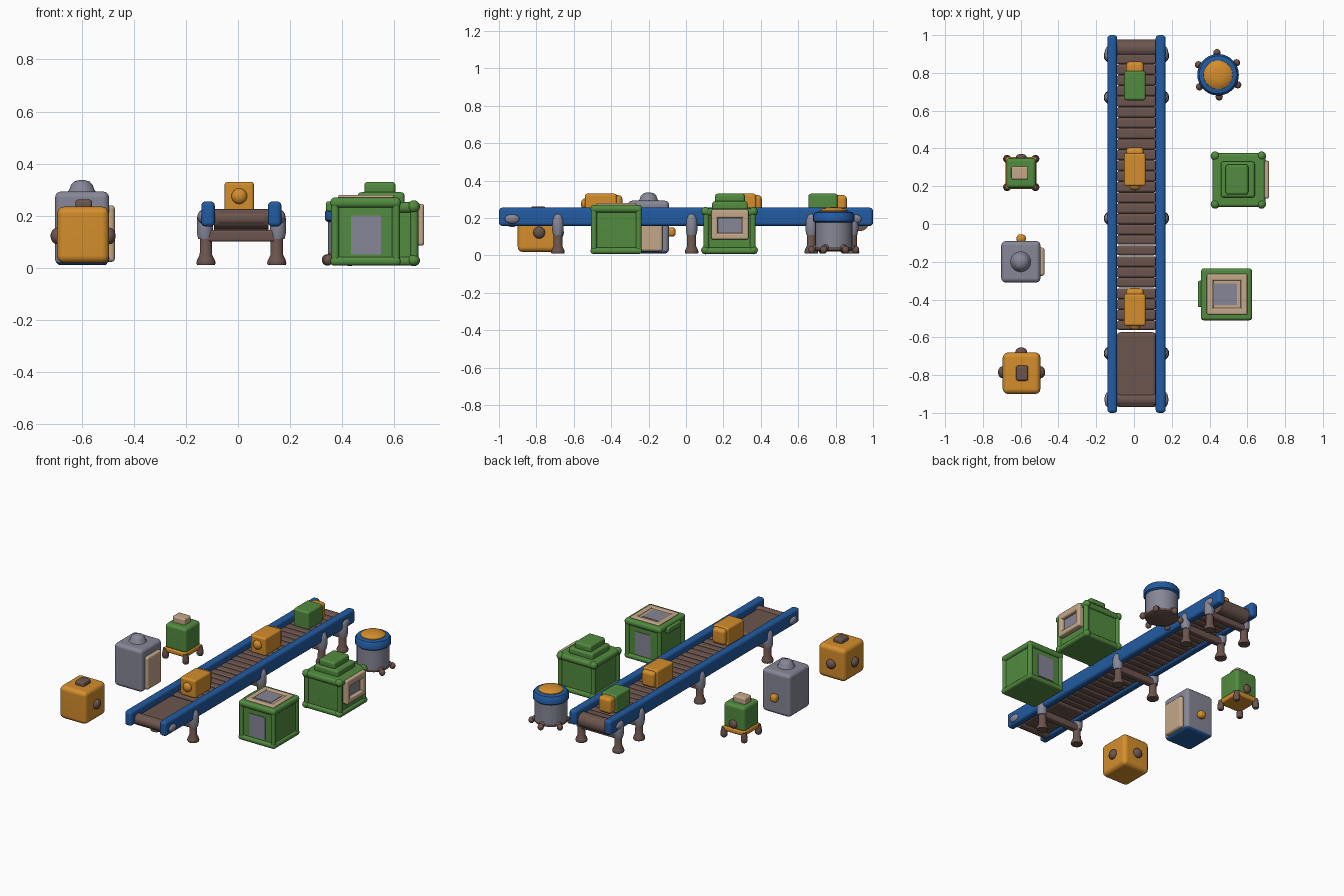
import bpy, bmesh, math
from mathutils import Matrix, Vector

if "Cube" in bpy.data.objects:
    bpy.data.objects.remove(bpy.data.objects["Cube"])


def material(name, rgb):
    m = bpy.data.materials.new(name)
    m.diffuse_color = (*rgb, 1)
    m.use_nodes = True
    m.node_tree.nodes["Principled BSDF"].inputs["Base Color"].default_value = m.diffuse_color
    return m


ORANGE = material("orange", (0.66, 0.27, 0.025))
BLUE = material("blue", (0.016, 0.105, 0.36))
GREEN = material("green", (0.085, 0.26, 0.05))
GREY = material("grey", (0.24, 0.24, 0.31))
BROWN = material("brown", (0.15, 0.09, 0.075))
TAN = material("tan", (0.55, 0.39, 0.25))


def finish(name, bm, mats):
    me = bpy.data.meshes.new(name)
    bmesh.ops.recalc_face_normals(bm, faces=bm.faces)
    for f in bm.faces:
        f.smooth = True
    bm.to_mesh(me)
    bm.free()
    o = bpy.data.objects.new(name, me)
    bpy.context.collection.objects.link(o)
    for m in mats:
        me.materials.append(m)
    bpy.ops.object.select_all(action='DESELECT')
    o.select_set(True)
    bpy.context.view_layer.objects.active = o
    bpy.ops.object.shade_smooth_by_angle(angle=math.radians(40))
    return o


def box(name, x, y, z, mat, r=0.015, bottom=None):
    """Rounded box from (min, max) ranges; bottom = material of the underside."""
    bm = bmesh.new()
    size = Vector((x[1] - x[0], y[1] - y[0], z[1] - z[0]))
    mid = Vector((sum(x) / 2, sum(y) / 2, sum(z) / 2))
    bmesh.ops.create_cube(bm, size=1, matrix=Matrix.Translation(mid) @ Matrix.Diagonal((*size, 1)))
    if r:
        bmesh.ops.bevel(bm, geom=bm.edges[:], offset=min(r, min(size) * 0.45),
                        segments=3, profile=0.5, affect='EDGES')
    bm.normal_update()
    if bottom:
        for f in bm.faces:
            f.material_index = int(f.normal.z < -0.5)
    o = finish(name, bm, [mat] + ([bottom] if bottom else []))
    if r:
        o.modifiers.new("flat_sides", 'WEIGHTED_NORMAL')
    return o


def lathe(name, profile, loc, mat, axis='Z', n=28):
    """Spin (radius, height) points about an axis through loc."""
    bm = bmesh.new()
    rings = [[bm.verts.new((r * math.cos(2 * math.pi * i / n), r * math.sin(2 * math.pi * i / n), h))
              for i in range(n)] for r, h in profile]
    for a, b in zip(rings, rings[1:]):
        for i in range(n):
            bm.faces.new((a[i], a[(i + 1) % n], b[(i + 1) % n], b[i]))
    bm.faces.new(rings[0])
    bm.faces.new(rings[-1])
    rot = {'Z': Matrix(), 'X': Matrix.Rotation(math.pi / 2, 4, 'Y'),
           'Y': Matrix.Rotation(-math.pi / 2, 4, 'X')}[axis]
    bmesh.ops.transform(bm, matrix=Matrix.Translation(loc) @ rot, verts=bm.verts)
    return finish(name, bm, [mat])


def knob(name, loc, size, mat):
    bm = bmesh.new()
    bmesh.ops.create_uvsphere(bm, u_segments=20, v_segments=12, radius=1,
                              matrix=Matrix.Translation(loc) @ Matrix.Diagonal((*size, 1)))
    return finish(name, bm, [mat])


# ---- conveyor: rails, belt, end rollers ----
CX = 0.013
for side, s in (("left", -1), ("right", 1)):
    x = CX + s * 0.128
    box(side + "_rail", (x - 0.026, x + 0.026), (-1, 1), (0.158, 0.255), BLUE, 0.017)
    for y in (-0.93, 0.9):
        knob(side + "_roller_hub", (x + s * 0.023, y, 0.195), (0.018, 0.04, 0.025), GREY)
    # legs with grey brackets and flared feet
    for y in (-0.685, 0.03, 0.67, 0.89):
        lx = x + s * 0.008
        lathe(side + "_leg", [(0.034, 0.01), (0.037, 0.018), (0.034, 0.03), (0.024, 0.05),
                              (0.023, 0.16)], (lx, y, 0), BROWN)
        lathe(side + "_leg_bracket", [(0.026, 0.11), (0.031, 0.135), (0.031, 0.19), (0.022, 0.215),
                                      (0.01, 0.225)], (lx + s * 0.004, y, 0), GREY)
for y in (-0.685, 0.03, 0.67, 0.89):
    box("leg_crossbeam", (-0.13, 0.155), (y - 0.022, y + 0.022), (0.1, 0.145), BROWN, 0.01)
bx = (-0.092, 0.118)
box("front_belt", bx, (-0.97, -0.573), (0.165, 0.215), BROWN, 0.02)
lathe("front_roller", [(0.037, -0.105), (0.037, 0.105)], (CX, -0.93, 0.188), BROWN, 'X')
lathe("back_roller", [(0.048, -0.105), (0.048, 0.105)], (CX, 0.93, 0.178), BROWN, 'X')
for i in range(27):
    y = -0.538 + i * 0.0565
    gap = 0.005 if i in (0, 4, 7, 8) else -0.0005
    box("belt_slat", bx, (y - 0.028 + gap, y + 0.028), (0.165, 0.215), BROWN, 0.013)

# ---- parcels on the belt ----
for y0, y1, body, cap in ((-0.54, -0.37, ORANGE, ORANGE), (0.2, 0.375, ORANGE, ORANGE),
                          (0.655, 0.81, GREEN, ORANGE)):
    box("parcel", (-0.052, 0.062), (y0, y1), (0.21, 0.33), body, 0.013)
    box("parcel_cap", (-0.042, 0.052), (y1 - 0.02, y1 + 0.03 + (0.02 if cap != body else 0)),
        (0.22, 0.322), cap, 0.02)
    if cap == body:
        knob("parcel_knob", (0.005, y0, 0.275), (0.03, 0.022, 0.03), body)

# ---- orange cube with brown knobs ----
box("orange_cube", (-0.695, -0.495), (-0.9, -0.68), (0.018, 0.235), ORANGE, 0.028)
box("orange_cube_top", (-0.625, -0.56), (-0.83, -0.75), (0.22, 0.262), BROWN, 0.012)
for loc, size in (((-0.695, -0.785, 0.122), (0.025, 0.032, 0.032)),
                  ((-0.495, -0.785, 0.122), (0.025, 0.032, 0.032)),
                  ((-0.597, -0.68, 0.122), (0.032, 0.027, 0.032))):
    knob("orange_cube_knob", loc, size, BROWN)

# ---- grey cabinet ----
box("grey_cabinet", (-0.703, -0.495), (-0.31, -0.09), (0.01, 0.293), GREY, 0.024, BLUE)
lathe("grey_cabinet_knob", [(0.06, 0.285), (0.048, 0.3), (0.042, 0.318), (0.03, 0.331), (0.01, 0.337)],
      (-0.6, -0.2, 0), GREY)
box("grey_cabinet_panel", (-0.51, -0.473), (-0.275, -0.125), (0.022, 0.24), TAN, 0.014)
box("grey_cabinet_handle", (-0.622, -0.573), (-0.1, -0.055), (0.1, 0.15), ORANGE, 0.018)

# ---- small green unit on four feet ----
box("small_unit_base", (-0.68, -0.515), (0.185, 0.355), (0.05, 0.085), ORANGE, 0.012)
box("small_unit_body", (-0.676, -0.519), (0.19, 0.35), (0.075, 0.24), GREEN, 0.02)
box("small_unit_top", (-0.65, -0.56), (0.235, 0.305), (0.23, 0.28), TAN, 0.01)
knob("small_unit_knob", (-0.597, 0.355, 0.115), (0.028, 0.016, 0.028), BROWN)
for sx in (-1, 1):
    for sy in (-1, 1):
        lathe("small_unit_foot", [(0.015, 0.01), (0.021, 0.02), (0.021, 0.04), (0.014, 0.075)],
              (-0.597 + sx * 0.075, 0.27 + sy * 0.075, 0), BROWN, n=16)


def green_machine(name, x, y, top):
    """Green body with flanges and corner posts."""
    i = 0.014
    box(name + "_body", (x[0] + i, x[1] - i), (y[0] + i, y[1] - i), (0.015, top - 0.005), GREEN, 0.01)
    box(name + "_base", x, y, (0.008, 0.042), GREEN, 0.014)
    box(name + "_rim", x, y, (top - 0.04, top), GREEN, 0.016)
    for px in (x[0] + 0.018, x[1] - 0.018):
        for py in (y[0] + 0.018, y[1] - 0.018):
            lathe(name + "_post", [(0.016, 0.02), (0.016, top - 0.02)], (px, py, 0), GREEN, n=14)


# ---- front green machine with tan top tray and windows ----
green_machine("front_machine", (0.355, 0.625), (-0.51, -0.235), 0.27)
for a, b, c, d in ((0.385, 0.6, -0.48, -0.445), (0.385, 0.6, -0.3, -0.265),
                   (0.385, 0.42, -0.48, -0.265), (0.565, 0.6, -0.48, -0.265)):
    box("tray_frame", (a, b), (c, d), (0.255, 0.28), TAN, 0.008)
box("tray_floor", (0.41, 0.575), (-0.455, -0.29), (0.264, 0.272), TAN, 0)
box("tray_screen", (0.415, 0.545), (-0.43, -0.315), (0.268, 0.275), GREY, 0)
for y in (-0.496, -0.249):
    box("machine_window", (0.435, 0.55), (y - 0.004, y + 0.004), (0.05, 0.2), GREY, 0)
box("machine_side_strip", (0.338, 0.37), (-0.44, -0.3), (0.215, 0.255), GREEN, 0.01)

# ---- rear green machine with stepped top and side window ----
green_machine("rear_machine", (0.415, 0.695), (0.09, 0.375), 0.252)
for px in (0.43, 0.675):
    for py in (0.105, 0.36):
        knob("rear_machine_corner", (px, py, 0.235), (0.024, 0.024, 0.024), GREEN)
        knob("rear_machine_foot", (px, py, 0.028), (0.024, 0.024, 0.022), GREEN)
box("rear_machine_step", (0.46, 0.64), (0.14, 0.33), (0.24, 0.29), GREEN, 0.014)
box("rear_machine_top", (0.485, 0.605), (0.155, 0.315), (0.28, 0.33), GREEN, 0.014)
for c, d, e, f in ((0.135, 0.335, 0.2, 0.245), (0.135, 0.335, 0.085, 0.12),
                   (0.135, 0.17, 0.085, 0.245), (0.3, 0.335, 0.085, 0.245)):
    box("side_window_frame", (0.67, 0.715), (c, d), (e, f), TAN, 0.01)
box("side_window", (0.683, 0.692), (0.16, 0.31), (0.11, 0.21), GREY, 0)

# ---- barrel with ring, dome and six feet ----
B = (0.445, 0.79, 0)
lathe("barrel_base", [(0.08, 0.022), (0.1, 0.03), (0.1, 0.045)], B, BROWN)
lathe("barrel_body", [(0.09, 0.035), (0.1, 0.045), (0.1, 0.19)], B, GREY)
lathe("barrel_ring", [(0.1, 0.175), (0.11, 0.183), (0.11, 0.215), (0.1, 0.23), (0.07, 0.237)], B, BLUE)
lathe("barrel_dome", [(0.078, 0.225), (0.076, 0.24), (0.06, 0.251), (0.03, 0.257), (0.005, 0.258)], B, ORANGE)
for i in range(6):
    a = math.radians(-15 + 60 * i - 12)
    c, s = math.cos(a), math.sin(a)
    knob("barrel_foot", (B[0] + 0.117 * c, B[1] + 0.117 * s, 0.03), (0.019, 0.019, 0.021), BROWN)
    knob("barrel_foot_arm", (B[0] + 0.095 * c, B[1] + 0.095 * s, 0.042), (0.02, 0.02, 0.017), BROWN)
